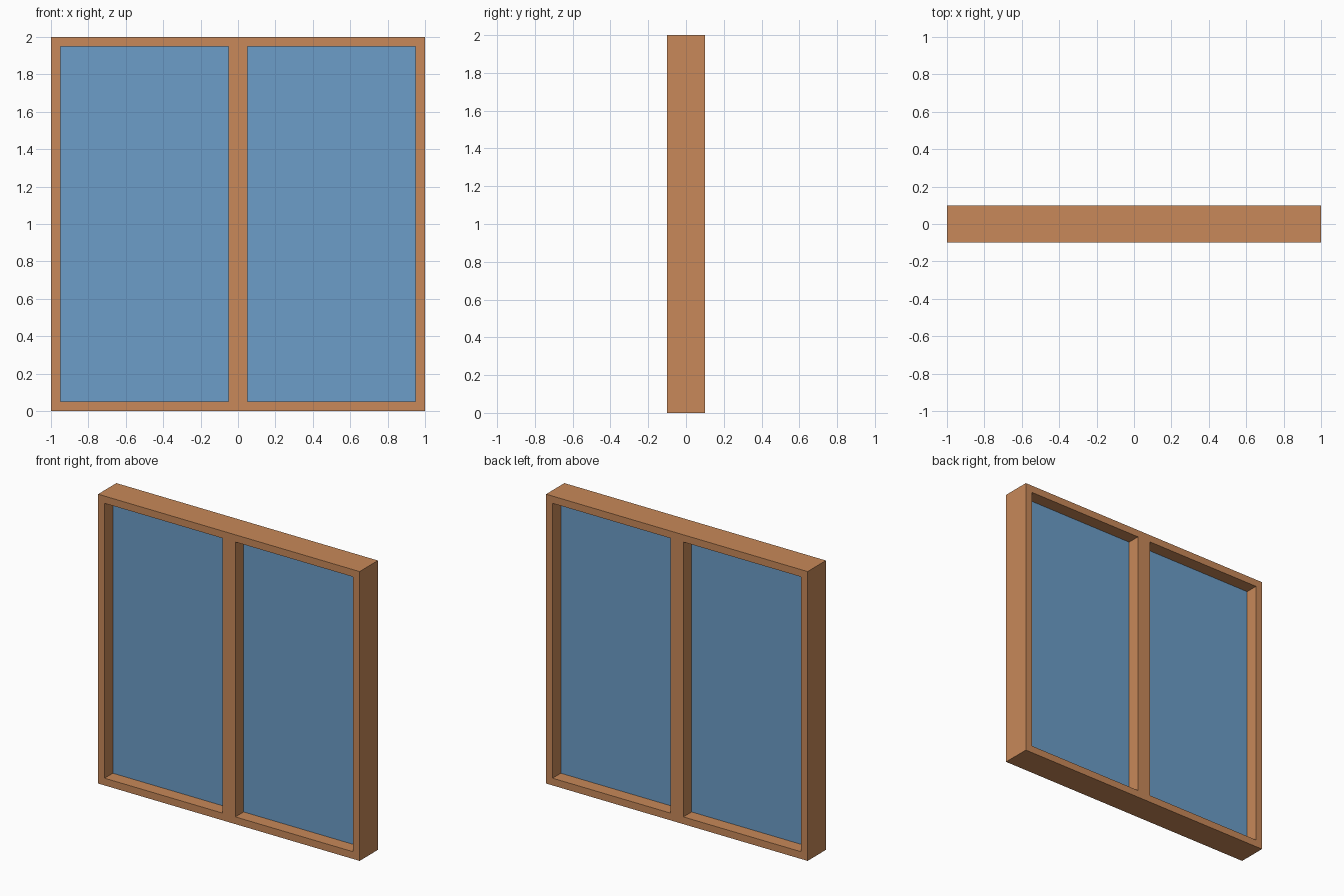
import bpy, bmesh

if "Cube" in bpy.data.objects:
    bpy.data.objects.remove(bpy.data.objects["Cube"])

W, H, D = 2.0, 2.0, 0.2      # overall window size
B = 0.05                     # border width (mullion is twice this)
GLASS = 0.02                 # pane thickness


def material(name, rgb):
    m = bpy.data.materials.new(name)
    m.diffuse_color = (*rgb, 1)
    m.use_nodes = True
    m.node_tree.nodes["Principled BSDF"].inputs["Base Color"].default_value = m.diffuse_color
    return m


def add_object(name, bm, mat):
    bmesh.ops.recalc_face_normals(bm, faces=bm.faces)
    me = bpy.data.meshes.new(name)
    bm.to_mesh(me)
    bm.free()
    me.materials.append(mat)
    ob = bpy.data.objects.new(name, me)
    bpy.context.collection.objects.link(ob)
    return ob


wood = material("wood", (0.58, 0.25, 0.10))
glass = material("glass", (0.15, 0.34, 0.58))

# Frame: a grid of cells with the two openings left out, extruded to depth
xs = [-W / 2, -W / 2 + B, -B, B, W / 2 - B, W / 2]
zs = [0, B, H - B, H]
bm = bmesh.new()
grid = [[bm.verts.new((x, -D / 2, z)) for z in zs] for x in xs]
for i in range(len(xs) - 1):
    for j in range(len(zs) - 1):
        if j == 1 and i in (1, 3):
            continue
        bm.faces.new((grid[i][j], grid[i + 1][j], grid[i + 1][j + 1], grid[i][j + 1]))
ext = bmesh.ops.extrude_face_region(bm, geom=bm.faces[:], use_keep_orig=True)
moved = [g for g in ext["geom"] if isinstance(g, bmesh.types.BMVert)]
bmesh.ops.translate(bm, verts=moved, vec=(0, D, 0))
add_object("window_frame", bm, wood)

# Glass panes, centred in the depth of the frame
pane_w = W / 2 - 2 * B
for name, side in (("left_pane", -1), ("right_pane", 1)):
    bm = bmesh.new()
    bmesh.ops.create_cube(bm, size=1)
    bmesh.ops.scale(bm, verts=bm.verts, vec=(pane_w, GLASS, H - 2 * B))
    ob = add_object(name, bm, glass)
    ob.location = (side * W / 4, 0, H / 2)
